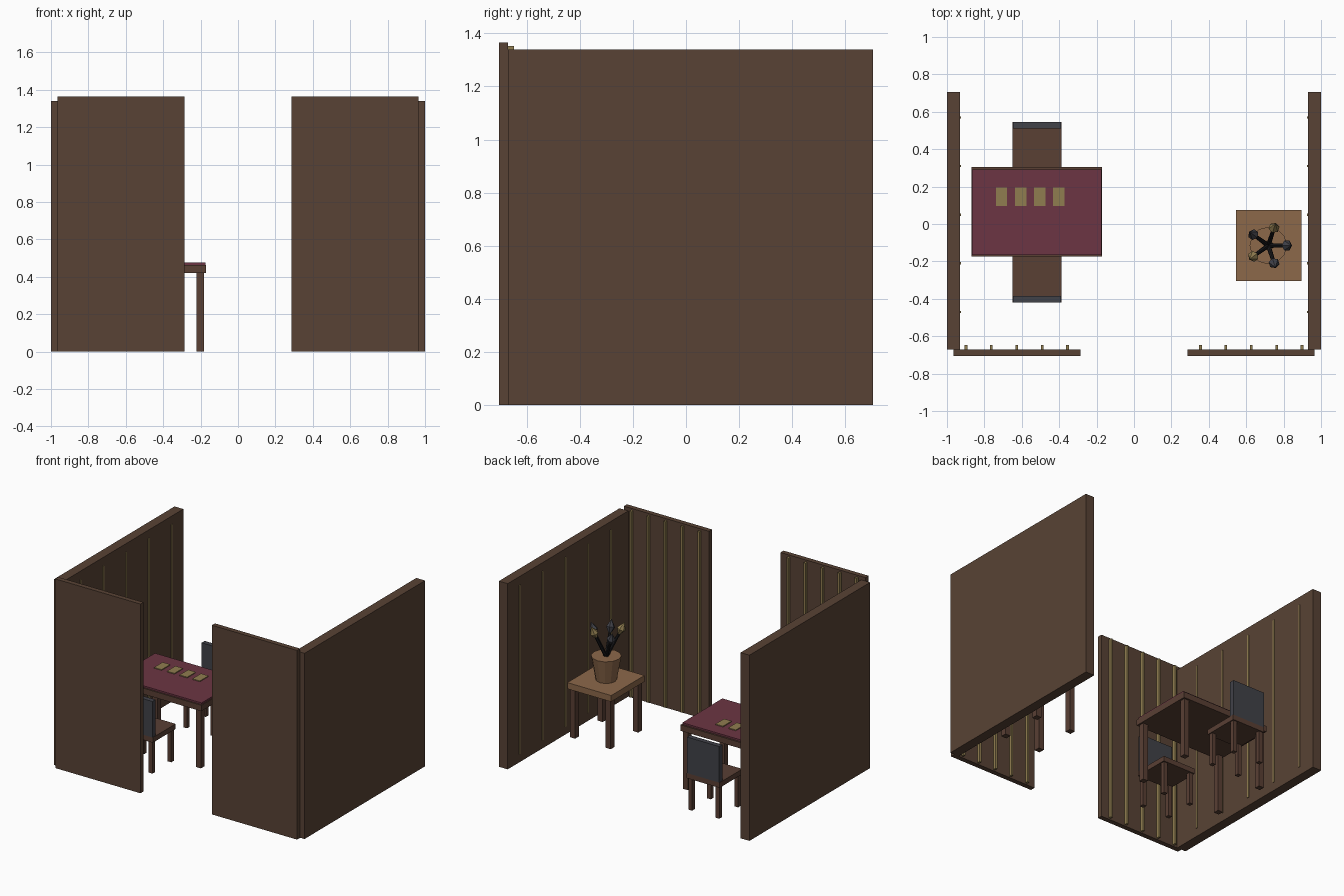
import bpy
import math
from mathutils import Vector

cube = bpy.data.objects.get("Cube")
if cube:
    bpy.data.objects.remove(cube, do_unlink=True)


def material(name, r, g, b):
    m = bpy.data.materials.new(name)
    m.use_nodes = True
    m.diffuse_color = (r, g, b, 1)
    m.node_tree.nodes["Principled BSDF"].inputs["Base Color"].default_value = (r, g, b, 1)
    return m


WALL = material("wall brown", 0.098, 0.055, 0.035)
WOOD = material("dark wood", 0.10, 0.05, 0.034)
LIGHT = material("light wood", 0.262, 0.138, 0.068)
CLOTH = material("wine cloth", 0.150, 0.036, 0.056)
GOLD = material("old gold", 0.28, 0.205, 0.08)
SLATE = material("slate grey", 0.053, 0.054, 0.066)
BLACK = material("black stem", 0.012, 0.012, 0.014)


def box(name, x, y, z, mat):
    """Box from (low, high) ranges on each axis."""
    spans = (x, y, z)
    bpy.ops.mesh.primitive_cube_add(size=1, location=[(a + b) / 2 for a, b in spans])
    ob = bpy.context.object
    ob.name = name
    ob.scale = [abs(b - a) for a, b in spans]
    bpy.ops.object.transform_apply(location=False, rotation=False, scale=True)
    ob.data.materials.append(mat)
    return ob


def tapered(name, start, end, r1, r2, mat, sides):
    """Cone or cylinder running from start to end."""
    start, end = Vector(start), Vector(end)
    d = end - start
    bpy.ops.mesh.primitive_cone_add(vertices=sides, radius1=r1, radius2=r2, depth=d.length,
                                    location=(start + end) / 2,
                                    rotation=d.to_track_quat('Z', 'Y').to_euler())
    ob = bpy.context.object
    ob.name = name
    ob.data.materials.append(mat)
    return ob


def around(c, w):
    return (c - w / 2, c + w / 2)


def legs(name, x, y, top, w, inset):
    """Four square legs set in from the corners of a footprint."""
    off = inset + w / 2
    for px in (x[0] + off, x[1] - off):
        for py in (y[0] + off, y[1] - off):
            box(name, around(px, w), around(py, w), (0, top), WOOD)


# Booth walls with gold slats on the inner faces
for s, side in ((1, "left"), (-1, "right")):
    box(side + "_wall", (s * 0.93, s), (-0.67, 0.705), (0, 1.34), WALL)
    box(side + "_front_panel", (s * 0.285, s * 0.965), (-0.705, -0.67), (0, 1.365), WALL)
    for i in range(5):
        box(side + "_panel_slat", around(s * (0.355 + 0.136 * i), 0.015),
            (-0.67, -0.648), (0.01, 1.352), GOLD)
        box(side + "_wall_slat", (s * 0.925, s * 0.932),
            around(0.57 - 0.26 * i, 0.012), (0.06, 1.28), GOLD)

# Large table with cloth and cards
tx, ty = (-0.87, -0.17), (-0.175, 0.305)
box("table_top", tx, ty, (0.42, 0.463), WOOD)
box("table_cloth", (-0.867, -0.175), (-0.165, 0.292), (0.463, 0.475), CLOTH)
legs("table_leg", tx, ty, 0.42, 0.04, 0.012)
for i in range(4):
    box("card", around(-0.708 + 0.102 * i, 0.06), (0.097, 0.195), (0.475, 0.481), GOLD)

# Two chairs facing each other across the table
cx = (-0.65, -0.387)
for s, name in ((1, "back_chair"), (-1, "front_chair")):
    y = sorted(0.063 + s * v for v in (0.222, 0.482))
    box(name + "_seat", cx, y, (0.228, 0.265), WOOD)
    legs(name + "_leg", cx, y, 0.228, 0.03, 0.008)
    box(name + "_backrest", (-0.647, -0.39), (0.063 + s * 0.447, 0.063 + s * 0.482),
        (0.265, 0.525), SLATE)

# Side table
sx, sy = (0.545, 0.895), (-0.305, 0.075)
box("side_table_top", sx, sy, (0.35, 0.395), LIGHT)
legs("side_table_leg", sx, sy, 0.35, 0.042, 0.012)

# Pot with five leaning flowers
px, py = 0.718, -0.115
tapered("pot", (px, py, 0.395), (px, py, 0.565), 0.07, 0.1, LIGHT, 12)
for i in range(5):
    a = math.radians(72 * i)
    out = Vector((math.cos(a), math.sin(a), 0))
    lean = (out * 0.45 + Vector((0, 0, 1))).normalized()
    base = Vector((px, py, 0.555))
    tip = base + out * 0.085 + Vector((0, 0, 0.14 + 0.03 * (i % 2)))
    tapered("flower_stem", base, tip, 0.013, 0.01, BLACK, 8)
    mat = GOLD if i % 2 else SLATE
    mid = tip + lean * 0.035
    tapered("flower_cup", tip - lean * 0.01, mid, 0.006, 0.03, mat, 6)
    tapered("flower_bud", mid, mid + lean * 0.055, 0.03, 0, mat, 6)
